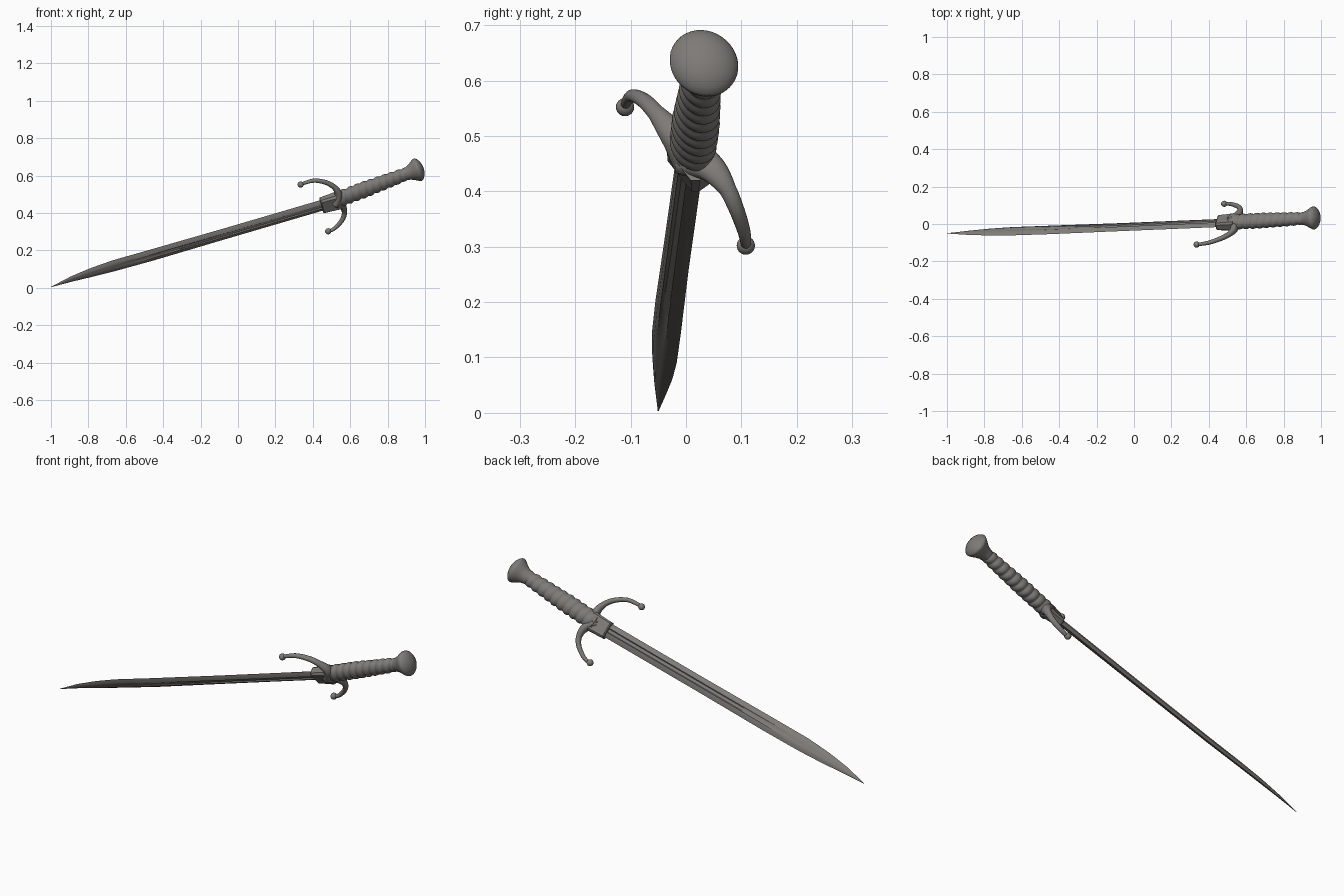
import bpy, bmesh, math
from mathutils import Vector as V

if "Cube" in bpy.data.objects:
    bpy.data.objects.remove(bpy.data.objects["Cube"])

steel = bpy.data.materials.new("weathered_grey_steel")
steel.diffuse_color = (0.21, 0.20, 0.185, 1)
steel.use_nodes = True
steel.node_tree.nodes["Principled BSDF"].inputs["Base Color"].default_value = steel.diffuse_color

# Local frame: along the sword, across the blade, through the blade
AX = V((1.5, 0.055, 0.45)).normalized()
W = V((-0.215, -0.604, 0.768))
W = (W - AX * W.dot(AX)).normalized()
N = AX.cross(W).normalized()


def lerp(table, t):
    """Piecewise linear lookup: rows of (t, values...)."""
    for a, b in zip(table, table[1:]):
        if t <= b[0]:
            f = max(0, (t - a[0]) / (b[0] - a[0]))
            return [p + (q - p) * f for p, q in zip(a[1:], b[1:])]
    return list(table[-1][1:])


def loft(name, rings, angle=40):
    """Skin a list of equally sized point rings and cap both ends."""
    bm = bmesh.new()
    vs = [[bm.verts.new(p) for p in r] for r in rings]
    n = len(vs[0])
    for a, b in zip(vs, vs[1:]):
        for i in range(n):
            bm.faces.new((a[i], a[(i + 1) % n], b[(i + 1) % n], b[i]))
    bm.faces.new(vs[0][::-1])
    bm.faces.new(vs[-1])
    bmesh.ops.recalc_face_normals(bm, faces=bm.faces)
    me = bpy.data.meshes.new(name)
    bm.to_mesh(me)
    bm.free()
    ob = bpy.data.objects.new(name, me)
    bpy.context.collection.objects.link(ob)
    me.materials.append(steel)
    bpy.context.view_layer.objects.active = ob
    ob.select_set(True)
    bpy.ops.object.shade_smooth_by_angle(angle=math.radians(angle))
    ob.select_set(False)
    return ob


def ellipse(c, u, v, ru, rv, n=24):
    return [c + u * ru * math.cos(k * math.tau / n) + v * rv * math.sin(k * math.tau / n)
            for k in range(n)]


def catmull(pts, steps=8):
    p = [pts[0] * 2 - pts[1]] + pts + [pts[-1] * 2 - pts[-2]]
    out = []
    for i in range(1, len(p) - 2):
        for s in range(steps):
            t = s / steps
            out.append(0.5 * (2 * p[i] + (p[i + 1] - p[i - 1]) * t
                       + (2 * p[i - 1] - 5 * p[i] + 4 * p[i + 1] - p[i + 2]) * t * t
                       + (3 * p[i] - p[i - 1] - 3 * p[i + 1] + p[i + 2]) * t ** 3))
    return out + [pts[-1]]


# Blade: x, y, z of the centre line, half width, half thickness, fuller depth
blade = [(0.00, -1.0, -0.05, 0.004, 0.001, 0.001, 0),
         (0.07, -0.89, -0.047, 0.047, 0.018, 0.006, 0),
         (0.14, -0.78, -0.043, 0.083, 0.030, 0.009, 0),
         (0.22, -0.66, -0.039, 0.119, 0.037, 0.010, 0),
         (0.35, -0.46, -0.032, 0.175, 0.038, 0.011, 0.002),
         (0.60, -0.08, -0.017, 0.286, 0.036, 0.012, 0.005),
         (1.00, 0.50, 0.007, 0.456, 0.036, 0.014, 0.006)]
rings = []
for i in range(61):
    x, y, z, w, t, f = lerp(blade, i / 60)
    half = [(1, 0), (0.6, 0.75 * t), (0.32, t), (0.2, t - f), (0, t - f),
            (-0.2, t - f), (-0.32, t), (-0.6, 0.75 * t)]
    sec = half + [(-a, -b) for a, b in half]
    rings.append([V((x, y, z)) + W * a * w + N * b for a, b in sec])
loft("blade", rings, 25)

# Collar: rounded block clasping the blade root
G = V((0.52, 0.010, 0.462))
rings = []
for d, w, t in [(-0.078, 0.040, 0.020), (-0.073, 0.044, 0.024), (-0.02, 0.046, 0.027),
                (0.02, 0.048, 0.032)]:
    rings.append([G + AX * d + W * a * w + N * b * t for a, b in
                  [(1, .6), (.8, 1), (-.8, 1), (-1, .6), (-1, -.6), (-.8, -1), (.8, -1), (1, -.6)]])
loft("collar", rings, 30)

# Handle: elliptical grip with a spiral wrap
H0, H1 = V((0.515, 0.010, 0.464)), V((0.915, 0.030, 0.615))
hd = (H1 - H0).normalized()
hu = (W - hd * W.dot(hd)).normalized()
hv = hd.cross(hu)
rings = []
for i in range(121):
    s = i / 120
    c = H0.lerp(H1, s)
    ru, rv = lerp([(0, 0.046, 0.037), (0.4, 0.047, 0.039), (0.85, 0.039, 0.034),
                   (1, 0.034, 0.030)], s)
    ring = []
    for k in range(32):
        a = k * math.tau / 32
        g = 0.87 + 0.15 * abs(math.sin(s * math.pi * 11 + a / 2))
        ring.append(c + hu * ru * g * math.cos(a) + hv * rv * g * math.sin(a))
    rings.append(ring)
loft("handle", rings, 60)

# Pommel: flared neck with a domed cap
P = V((0.952, 0.032, 0.628))
rings = []
for d, r in [(-0.075, 0.028), (-0.062, 0.033), (-0.045, 0.036), (-0.025, 0.045),
             (-0.008, 0.056), (0.003, 0.0615), (0.010, 0.063), (0.016, 0.061),
             (0.025, 0.053), (0.033, 0.041), (0.039, 0.025), (0.042, 0.009), (0.0422, 0.002)]:
    rings.append(ellipse(P + hd * d, hu, hv, r * 1.04, r * 0.95, 40))
loft("pommel", rings, 60)

# Cross guard: two tapering curled arms, each ending in a ball
arms = {"upper": [(0.52, 0.012, 0.458), (0.537, -0.02, 0.50), (0.515, -0.05, 0.537),
                  (0.47, -0.075, 0.563), (0.41, -0.097, 0.573), (0.36, -0.107, 0.562),
                  (0.335, -0.110, 0.552)],
        "lower": [(0.52, 0.008, 0.462), (0.555, 0.045, 0.442), (0.569, 0.073, 0.407),
                  (0.56, 0.091, 0.368), (0.53, 0.104, 0.33), (0.503, 0.108, 0.309),
                  (0.482, 0.108, 0.302)]}
for side, pts in arms.items():
    path = catmull([V(p) for p in pts])
    rings = []
    for i, c in enumerate(path):
        s = i / (len(path) - 1)
        tan = (path[min(i + 1, len(path) - 1)] - path[max(i - 1, 0)]).normalized()
        v = (N - tan * N.dot(tan)).normalized()
        ru, rv = lerp([(0, 0.030, 0.040), (0.15, 0.021, 0.028), (0.35, 0.014, 0.016),
                       (0.75, 0.010, 0.011), (1, 0.008, 0.008)], s)
        rings.append(ellipse(c, v.cross(tan), v, ru, rv, 16))
    loft(side + "_guard_arm", rings, 60)
    bpy.ops.mesh.primitive_uv_sphere_add(segments=20, ring_count=12, radius=0.0165,
                                         location=path[-1])
    ball = bpy.context.object
    ball.name = side + "_guard_ball"
    ball.data.materials.append(steel)
    bpy.ops.object.shade_smooth()
    ball.select_set(False)
